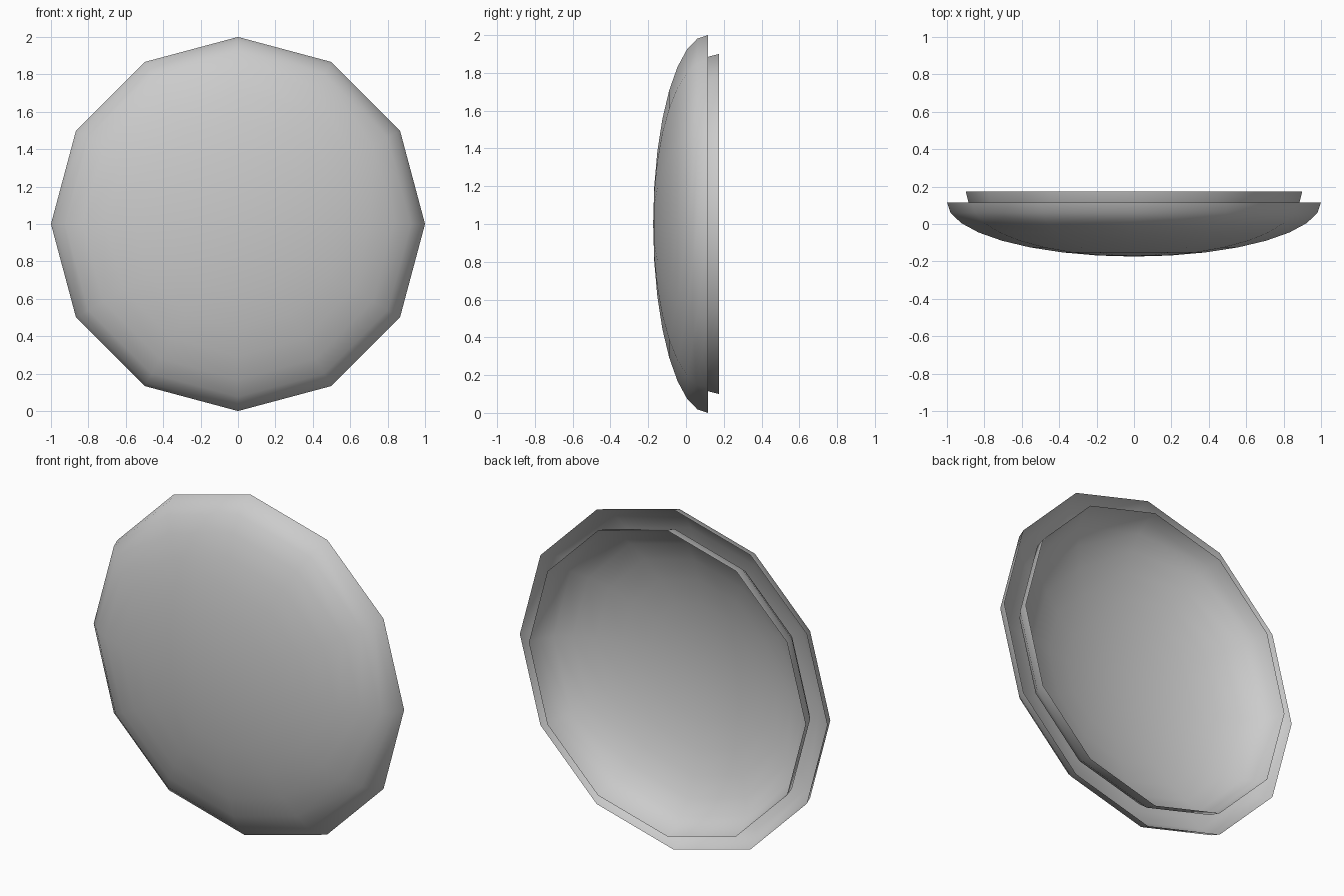
import bpy, bmesh, math

if "Cube" in bpy.data.objects:
    bpy.data.objects.remove(bpy.data.objects["Cube"])

SEGMENTS, RINGS = 12, 8

grey = bpy.data.materials.new("light_grey")
grey.diffuse_color = (0.6, 0.6, 0.6, 1)
grey.use_nodes = True
grey.node_tree.nodes["Principled BSDF"].inputs["Base Color"].default_value = grey.diffuse_color


def shallow_bowl(name, radius, depth, rim_y):
    """Open half-ellipsoid shell bulging toward -y, with its rim at rim_y."""
    bm = bmesh.new()
    pole = bm.verts.new((0, rim_y - depth, 1))
    rings = []
    for i in range(1, RINGS + 1):
        phi = math.pi / 2 * i / RINGS
        r, y = radius * math.sin(phi), rim_y - depth * math.cos(phi)
        angles = [math.tau * k / SEGMENTS for k in range(SEGMENTS)]
        rings.append([bm.verts.new((r * math.cos(a), y, 1 + r * math.sin(a)))
                      for a in angles])
    for k in range(SEGMENTS):
        n = (k + 1) % SEGMENTS
        bm.faces.new((pole, rings[0][k], rings[0][n]))
        for a, b in zip(rings, rings[1:]):
            bm.faces.new((a[k], b[k], b[n], a[n]))
    for f in bm.faces:
        f.smooth = True
    mesh = bpy.data.meshes.new(name)
    bm.to_mesh(mesh)
    bm.free()
    mesh.materials.append(grey)
    obj = bpy.data.objects.new(name, mesh)
    bpy.context.collection.objects.link(obj)
    return obj


# Wide outer shell and the narrower bowl nested in it
shallow_bowl("outer_shell", 1.0, 0.29, 0.116)
shallow_bowl("inner_bowl", 0.9, 0.347, 0.175)
